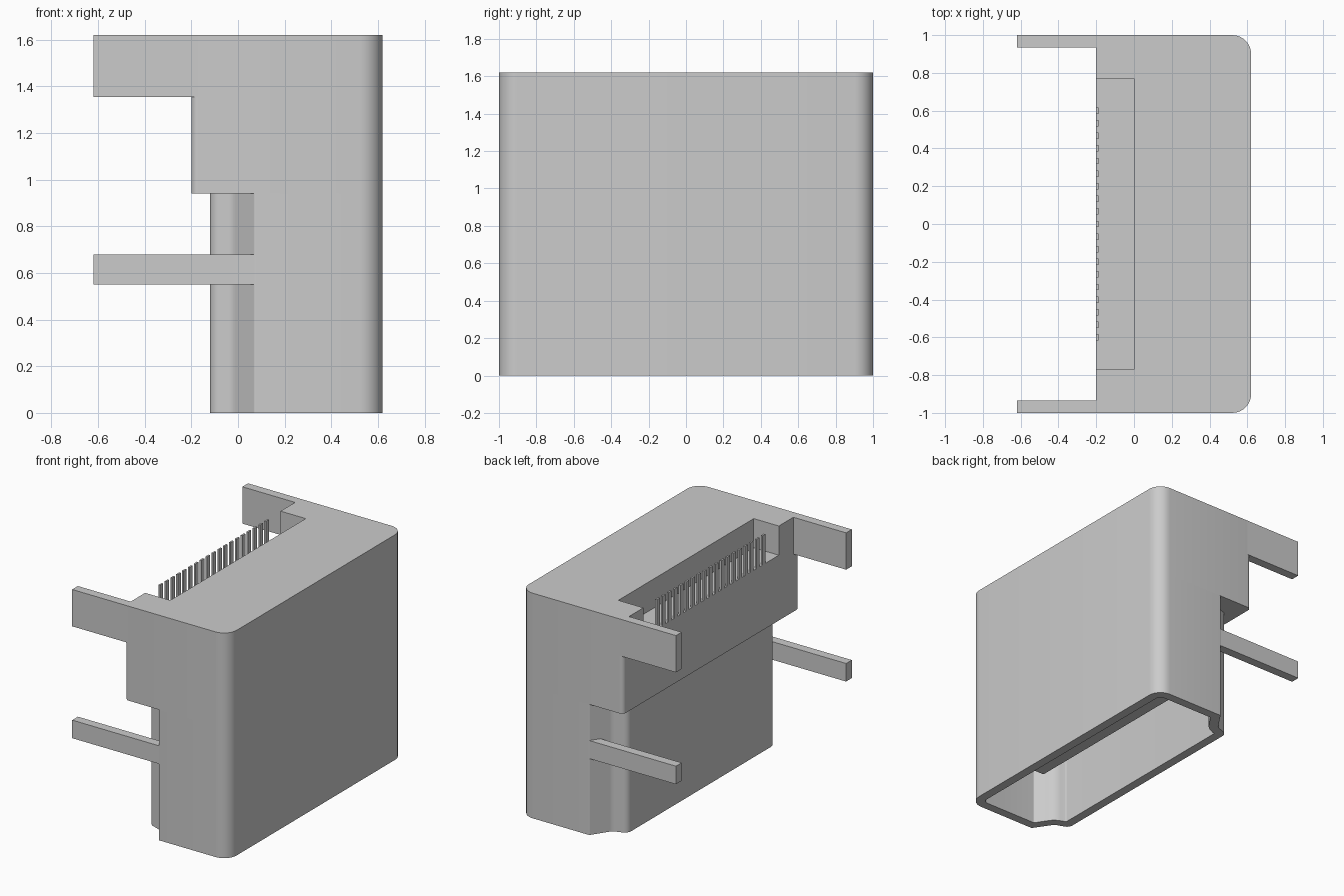
import bpy, bmesh, math
from mathutils import Vector

cube = bpy.data.objects.get("Cube")
if cube:
    bpy.data.objects.remove(cube, do_unlink=True)

GREY = (0.6, 0.6, 0.6, 1)
grey = bpy.data.materials.new("light grey")
grey.use_nodes = True
grey.diffuse_color = GREY
grey.node_tree.nodes["Principled BSDF"].inputs["Base Color"].default_value = GREY

HEIGHT, STEP, FLOOR, WALL = 1.62, 0.94, 1.41, 0.065


def mirrored(half):
    """Complete a half outline of (x, y, radius) corners across y = 0."""
    return half + [(x, -y, r) for x, y, r in reversed(half)]


def inset(corners, d):
    """Move a counter-clockwise outline inwards by d, with matching fillets."""
    pts = [Vector(c[:2]) for c in corners]
    out = []
    for i, p in enumerate(pts):
        a = (p - pts[i - 1]).normalized()
        b = (pts[(i + 1) % len(pts)] - p).normalized()
        na, nb = Vector((-a.y, a.x)), Vector((-b.y, b.x))
        q = p + (na + nb) * (d / (1 + na.dot(nb)))
        convex = a.x * b.y - a.y * b.x > 0
        r = corners[i][2]
        out.append((q.x, q.y, max(r - d, 0.01) if convex else r + d))
    return out


def rounded(corners, steps=8):
    """Turn (x, y, radius) corners into an outline with filleted corners."""
    pts = []
    for i, (x, y, r) in enumerate(corners):
        p = Vector((x, y))
        if r == 0:
            pts.append(p)
            continue
        a = (Vector(corners[i - 1][:2]) - p).normalized()
        b = (Vector(corners[(i + 1) % len(corners)][:2]) - p).normalized()
        half = a.angle(b) / 2
        centre = p + (a + b).normalized() * (r / math.sin(half))
        start = p + a * (r / math.tan(half)) - centre
        end = p + b * (r / math.tan(half)) - centre
        first = math.atan2(start.y, start.x)
        sweep = math.atan2(start.x * end.y - start.y * end.x, start.dot(end))
        for k in range(steps + 1):
            t = first + sweep * k / steps
            pts.append(centre + Vector((math.cos(t), math.sin(t))) * r)
    return pts


def finish(name, bm):
    """Make the object, shaded smooth with sharp edges kept."""
    bmesh.ops.recalc_face_normals(bm, faces=bm.faces)
    mesh = bpy.data.meshes.new(name)
    bm.to_mesh(mesh)
    bm.free()
    mesh.materials.append(grey)
    obj = bpy.data.objects.new(name, mesh)
    bpy.context.collection.objects.link(obj)
    bpy.ops.object.select_all(action="DESELECT")
    obj.select_set(True)
    bpy.context.view_layer.objects.active = obj
    bpy.ops.object.shade_smooth_by_angle(angle=math.radians(30))


def ring(bm, pts, z):
    return [bm.verts.new((p[0], p[1], z)) for p in pts]


def bridge(bm, one, two):
    """Join two loops of equal length with quads."""
    for i in range(len(one)):
        bm.faces.new((one[i - 1], one[i], two[i], two[i - 1]))


def prism(name, pts, z0, z1):
    bm = bmesh.new()
    low, high = ring(bm, pts, z0), ring(bm, pts, z1)
    bridge(bm, low, high)
    bm.faces.new(low)
    bm.faces.new(high)
    finish(name, bm)


def tube(name, outer, inner, z0, z1):
    """Hollow prism open at both ends."""
    bm = bmesh.new()
    loops = [ring(bm, outer, z0), ring(bm, outer, z1), ring(bm, inner, z1), ring(bm, inner, z0)]
    for i in range(4):
        bridge(bm, loops[i - 1], loops[i])
    finish(name, bm)


def box(name, x0, x1, y0, y1, z0, z1):
    prism(name, [(x0, y0), (x1, y0), (x1, y1), (x0, y1)], z0, z1)


# Hollow socket with a keyed outline
keyed = mirrored([(0.62, 1, 0.1), (0.07, 1, 0.01), (-0.02, 0.865, 0.06), (-0.12, 0.83, 0.05)])
tube("socket_shell", rounded(keyed), rounded(inset(keyed, WALL)), 0, STEP)

# Wider block above, notched by the contact recess
notched = mirrored([(0.62, 1, 0.1), (-0.2, 1, 0.03), (-0.2, 0.77, 0), (0, 0.77, 0)])
prism("upper_block", rounded(notched), STEP, HEIGHT)
box("recess_sill", -0.2, 0, -0.77, 0.77, STEP, FLOOR)

# Mounting legs, flush with both ends
for side, y0, y1 in (("right", -1, WALL - 1), ("left", 1 - WALL, 1)):
    box(f"upper_leg_{side}", -0.62, -0.17, y0, y1, 1.355, HEIGHT)
    box(f"lower_leg_{side}", -0.62, 0.07, y0, y1, 0.55, 0.68)

# Contact tongue inside the socket
box("contact_tongue", 0.2, 0.36, -0.72, 0.72, 0.25, STEP)

# Row of contact pins on the lip of the recess
for i in range(19):
    y = (i - 9) * 0.0667
    box(f"contact_pin_{i + 1}", -0.2, -0.187, y - 0.017, y + 0.017, FLOOR, HEIGHT)
